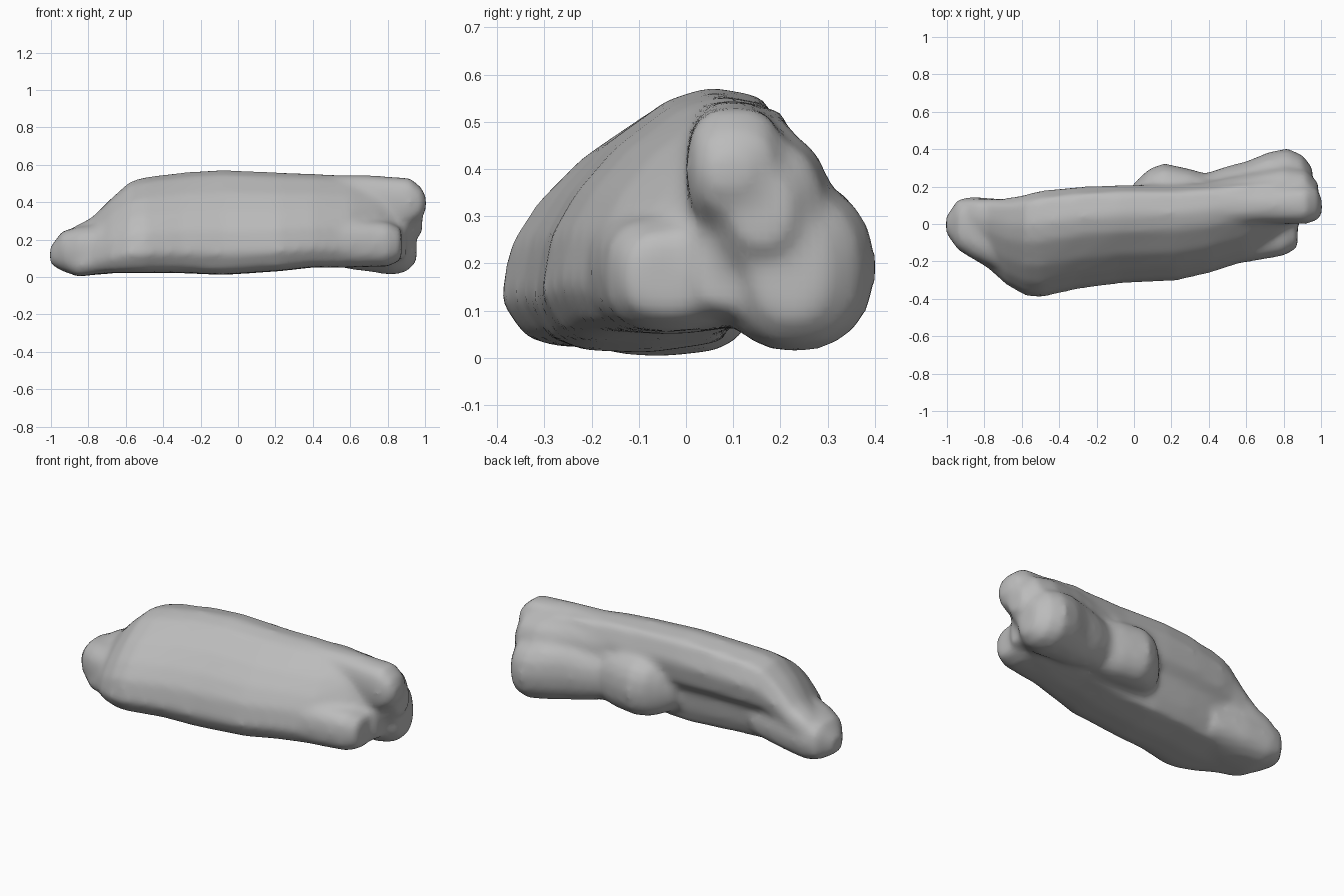
import bpy, bmesh, math

cube = bpy.data.objects.get("Cube")
if cube:
    bpy.data.objects.remove(cube, do_unlink=True)

stone = bpy.data.materials.new("stone_grey")
stone.use_nodes = True
colour = (0.5, 0.5, 0.5, 1)
stone.diffuse_color = colour
stone.node_tree.nodes["Principled BSDF"].inputs["Base Color"].default_value = colour

# Main cross-section, as fractions of each station's width and height:
# sloping front, narrow crest, undercut back
wedge = [(.7, 1), (.92, .96), (1, .75), (.96, .54), (.86, .42), (.82, .2), (.75, .04),
         (.45, 0), (.2, .01), (.09, .05), (0, .2), (.04, .43), (.14, .6), (.3, .78), (.53, .95)]


def rounded(sides, power):
    """Closed ring: power 1 is an ellipse, lower is boxier."""
    ring = []
    for i in range(sides):
        a = math.tau * i / sides
        c, s = math.cos(a), math.sin(a)
        ring.append((.5 + .5 * math.copysign(abs(c) ** power, c),
                     .5 + .5 * math.copysign(abs(s) ** power, s)))
    return ring


def loft(bm, shape, stations):
    """Skin a closed shape through stations (x, front, back, bottom, top)."""
    rings = []
    for x, front, back, low, high in stations:
        rings.append([bm.verts.new((x, front + u * (back - front), low + v * (high - low)))
                      for u, v in shape])
    count = len(shape)
    for a, b in zip(rings, rings[1:]):
        for i in range(count):
            j = (i + 1) % count
            bm.faces.new((a[i], a[j], b[j], b[i]))
    bm.faces.new(rings[0])
    bm.faces.new(rings[-1])


bm = bmesh.new()
# Long wedge-shaped main mass
loft(bm, wedge, [
    (-.94, -.12, .12, .04, .22), (-.86, -.19, .14, 0, .28),
    (-.78, -.24, .14, .01, .32), (-.68, -.33, .14, .02, .42), (-.58, -.385, .16, .02, .51),
    (-.5, -.395, .18, .02, .535), (-.3, -.35, .2, .02, .56), (-.08, -.32, .21, .01, .575),
    (.22, -.305, .21, .03, .56), (.4, -.265, .22, .05, .555), (.6, -.2, .24, .05, .54),
    (.75, -.1, .24, .06, .52), (.9, .02, .24, .1, .45)])
box = rounded(16, .75)
round_lobe = rounded(16, .9)
# Blunt nose
loft(bm, box, [(-1.005, -.05, .04, .07, .16), (-.94, -.14, .135, .03, .245),
               (-.86, -.19, .145, .005, .27), (-.7, -.26, .135, .015, .29),
               (-.5, -.25, .1, .04, .28)])
# Low front lobe
loft(bm, box, [(.2, -.25, .1, .05, .34), (.6, -.205, .1, .05, .32),
               (.8, -.17, .1, .055, .3), (.875, -.13, .08, .09, .26)])
# Upper lobe
loft(bm, box, [(.3, -.02, .2, .25, .55), (.7, 0, .2, .25, .545), (.92, 0, .21, .27, .53),
               (.98, .02, .19, .31, .48), (1.005, .05, .13, .36, .43)])
# Sloping web joining the upper and rear lobes
loft(bm, round_lobe, [(.35, .03, .22, .2, .5), (.6, .04, .27, .2, .5), (.8, .05, .31, .16, .48),
                      (.92, .06, .29, .16, .46), (.985, .1, .22, .24, .38)])
# Rear lobe
loft(bm, round_lobe, [(.35, .03, .26, .09, .36), (.5, .05, .31, .06, .38),
                      (.6, .05, .335, .04, .4), (.72, .05, .385, .025, .39),
                      (.82, .06, .405, .01, .37), (.9, .1, .37, .025, .35),
                      (.955, .15, .3, .08, .28)])
# Small knob on the back
loft(bm, round_lobe, [(-.04, 0, .17, .13, .3), (.02, .02, .24, .09, .36), (.08, .03, .295, .07, .4),
                      (.16, .03, .325, .06, .41), (.3, .03, .295, .06, .41), (.45, .03, .25, .08, .38)])
bmesh.ops.recalc_face_normals(bm, faces=bm.faces)

mesh = bpy.data.meshes.new("long_boulder")
bm.to_mesh(mesh)
bm.free()
boulder = bpy.data.objects.new("long_boulder", mesh)
bpy.context.collection.objects.link(boulder)
bpy.context.view_layer.objects.active = boulder
boulder.select_set(True)

# Fuse the lobes into one weathered skin
fuse = boulder.modifiers.new("fuse", 'REMESH')
fuse.mode = 'VOXEL'
fuse.voxel_size = .02
soften = boulder.modifiers.new("soften", 'SMOOTH')
soften.factor = .5
soften.iterations = 8
for name in ("fuse", "soften"):
    bpy.ops.object.modifier_apply(modifier=name)

boulder.data.materials.clear()
boulder.data.materials.append(stone)
bpy.ops.object.shade_smooth()
